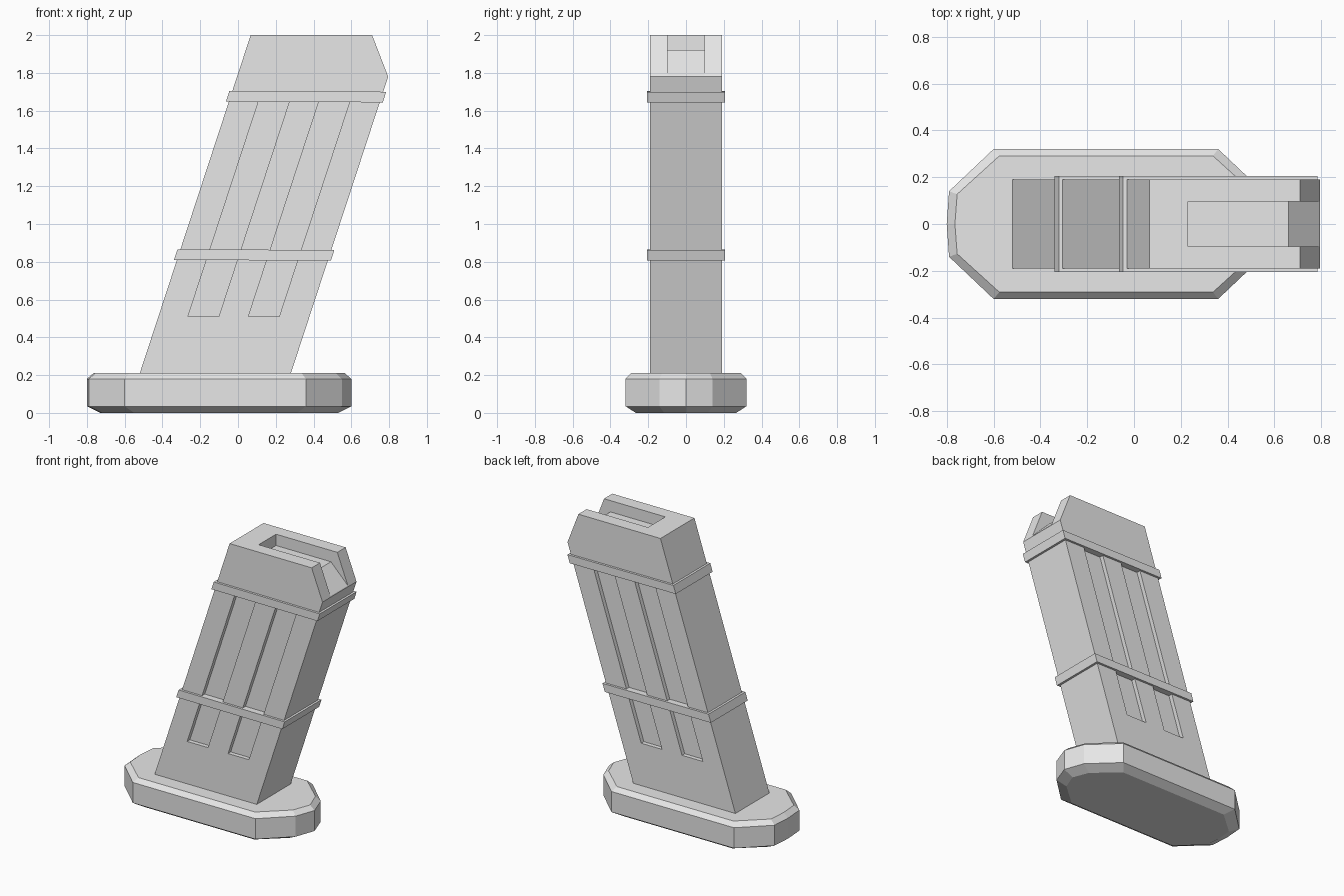
import bpy
import bmesh

LEAN = 0.328          # sideways shift per unit of height
BODY_HALF = 0.19      # half thickness of the body
BASE_TOP = 0.21

cube = bpy.data.objects.get("Cube")
if cube:
    bpy.data.objects.remove(cube, do_unlink=True)

grey = bpy.data.materials.new("plain_grey")
grey.use_nodes = True
colour = (0.8, 0.8, 0.8, 1.0)
grey.diffuse_color = colour
grey.node_tree.nodes["Principled BSDF"].inputs["Base Color"].default_value = colour


def loft(name, rings):
    """Closed solid through rings of equal point count, capped at both ends."""
    bm = bmesh.new()
    loops = [[bm.verts.new(p) for p in ring] for ring in rings]
    count = len(loops[0])
    for low, high in zip(loops, loops[1:]):
        for i in range(count):
            j = (i + 1) % count
            bm.faces.new((low[i], low[j], high[j], high[i]))
    bm.faces.new(loops[0])
    bm.faces.new(loops[-1])
    bmesh.ops.recalc_face_normals(bm, faces=bm.faces)
    mesh = bpy.data.meshes.new(name)
    bm.to_mesh(mesh)
    bm.free()
    mesh.materials.append(grey)
    obj = bpy.data.objects.new(name, mesh)
    bpy.context.collection.objects.link(obj)
    return obj


def prism(name, profile, y0, y1):
    """Side profile (x, z) extruded along y."""
    return loft(name, [[(x, y, z) for x, z in profile] for y in (y0, y1)])


def leaning(x, z, z_ref=BASE_TOP):
    """Point that starts at x on z_ref and follows the lean up to z."""
    return (x + LEAN * (z - z_ref), z)


def cut(target, cutter):
    cutter.hide_render = True
    mod = target.modifiers.new("cut", 'BOOLEAN')
    mod.operation = 'DIFFERENCE'
    mod.solver = 'EXACT'
    mod.object = cutter
    bpy.context.view_layer.objects.active = target
    bpy.ops.object.modifier_apply(modifier=mod.name)
    bpy.data.objects.remove(cutter, do_unlink=True)


# Base plate: half outline mirrored in y, chamfered above and below
half = [(-0.8, 0), (-0.79, 0.14), (-0.6, 0.32), (0.36, 0.32), (0.55, 0.14), (0.6, 0)]
outline = half + [(x, -y) for x, y in reversed(half[1:-1])]
centre = -0.1
levels = [(0, 0.9, 0.83), (0.035, 1, 1), (0.18, 1, 1), (BASE_TOP, 0.95, 0.91)]
loft("base_plate", [[(centre + (x - centre) * sx, y * sy, z) for x, y in outline]
                    for z, sx, sy in levels])

# Leaning body with a clipped upper corner
body = prism("body", [leaning(-0.52, 0.2), leaning(0.28, 0.2), (0.795, 1.78),
                      (0.71, 2.0), leaning(-0.52, 2.0)], -BODY_HALF, BODY_HALF)

# Two slanted grooves on each broad side
depth = 0.03
for side in (-1, 1):
    for x in (-0.265, 0.055):
        profile = [leaning(x, 0.51, 0.51), leaning(x + 0.163, 0.51, 0.51),
                   leaning(x + 0.163, 1.67, 0.51), leaning(x, 1.67, 0.51)]
        cut(body, prism("groove_cutter", profile,
                        side * (BODY_HALF - depth), side * (BODY_HALF + 0.1)))

# Open slot in the top with a ramp out of the clipped corner
cut(body, prism("slot_cutter", [(0.23, 1.92), (0.66, 1.92), (0.795, 1.784),
                                (0.9, 1.68), (0.9, 2.1), (0.23, 2.1)], -0.097, 0.097))

# Raised bands around the body
lip = 0.016
for name, z in (("lower_band", 0.81), ("upper_band", 1.648)):
    profile = [leaning(-0.52 - lip, z), leaning(0.28 + lip, z - 0.004),
               leaning(0.28 + lip, z + 0.052), leaning(-0.52 - lip, z + 0.056)]
    prism(name, profile, -BODY_HALF - lip, BODY_HALF + lip)
